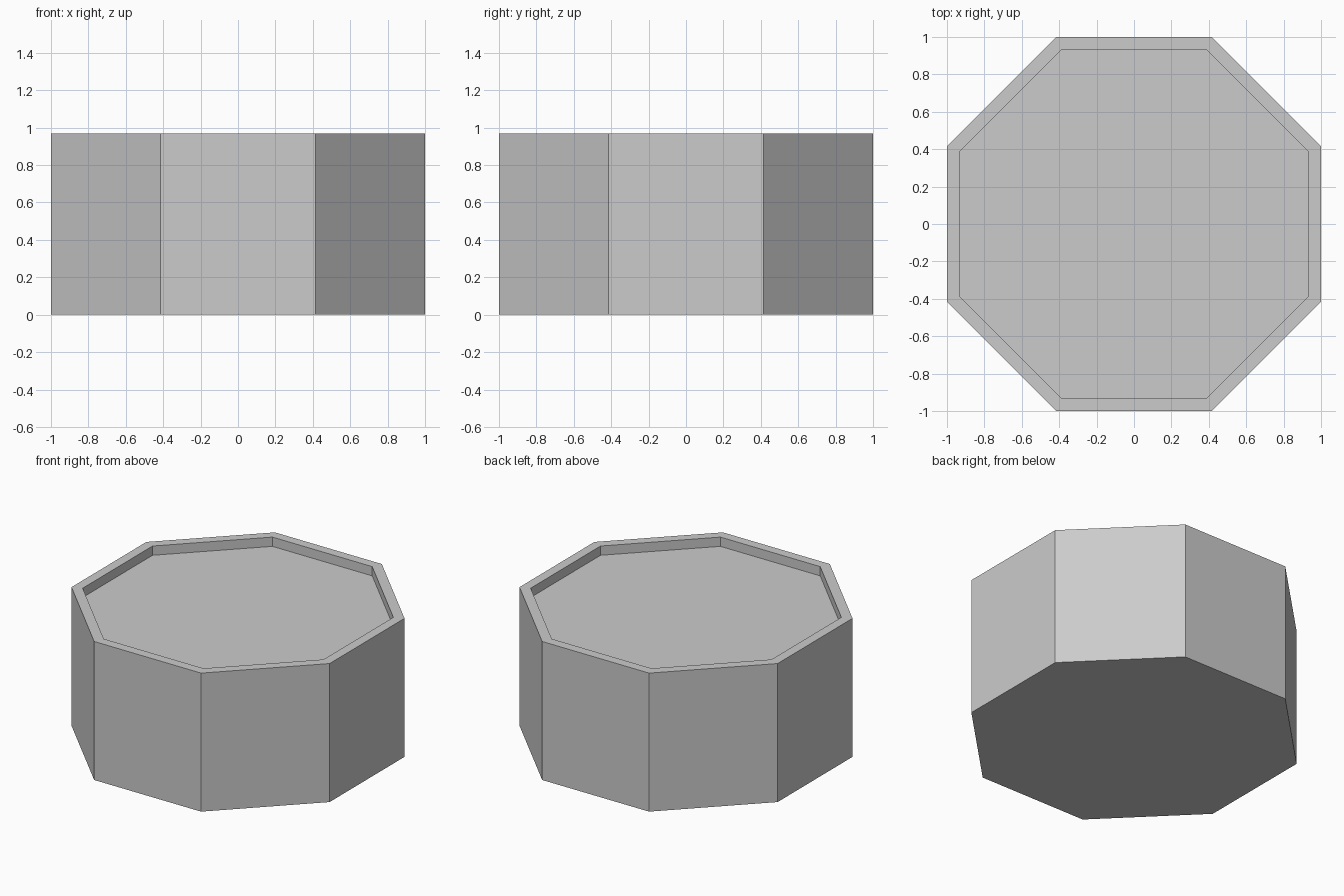
import bpy, bmesh
from math import pi, cos
from mathutils import Matrix

if "Cube" in bpy.data.objects:
    bpy.data.objects.remove(bpy.data.objects["Cube"])

HEIGHT, RECESS, INNER = 0.97, 0.065, 0.933

# Octagonal body, flats facing the axes
bm = bmesh.new()
r = 1 / cos(pi / 8)
bmesh.ops.create_cone(bm, cap_ends=True, cap_tris=False, segments=8,
                      radius1=r, radius2=r, depth=HEIGHT,
                      matrix=Matrix.Translation((0, 0, HEIGHT / 2)) @ Matrix.Rotation(pi / 8, 4, 'Z'))
if abs(max(v.co.x for v in bm.verts) - 1) > 0.01:
    bmesh.ops.rotate(bm, verts=bm.verts, matrix=Matrix.Rotation(pi / 8, 3, 'Z'))

# Thin rim around the top
bm.normal_update()
top = max(bm.faces, key=lambda f: f.calc_center_median().z)
bmesh.ops.inset_region(bm, faces=[top], thickness=1 - INNER, use_even_offset=True)

# Shallow recess with vertical walls
floor = bmesh.ops.extrude_discrete_faces(bm, faces=[top])["faces"][0]
bmesh.ops.translate(bm, verts=floor.verts, vec=(0, 0, -RECESS))
bmesh.ops.recalc_face_normals(bm, faces=bm.faces)

mesh = bpy.data.meshes.new("octagonal_tub")
bm.to_mesh(mesh)
bm.free()
bpy.context.collection.objects.link(bpy.data.objects.new("octagonal_tub", mesh))
